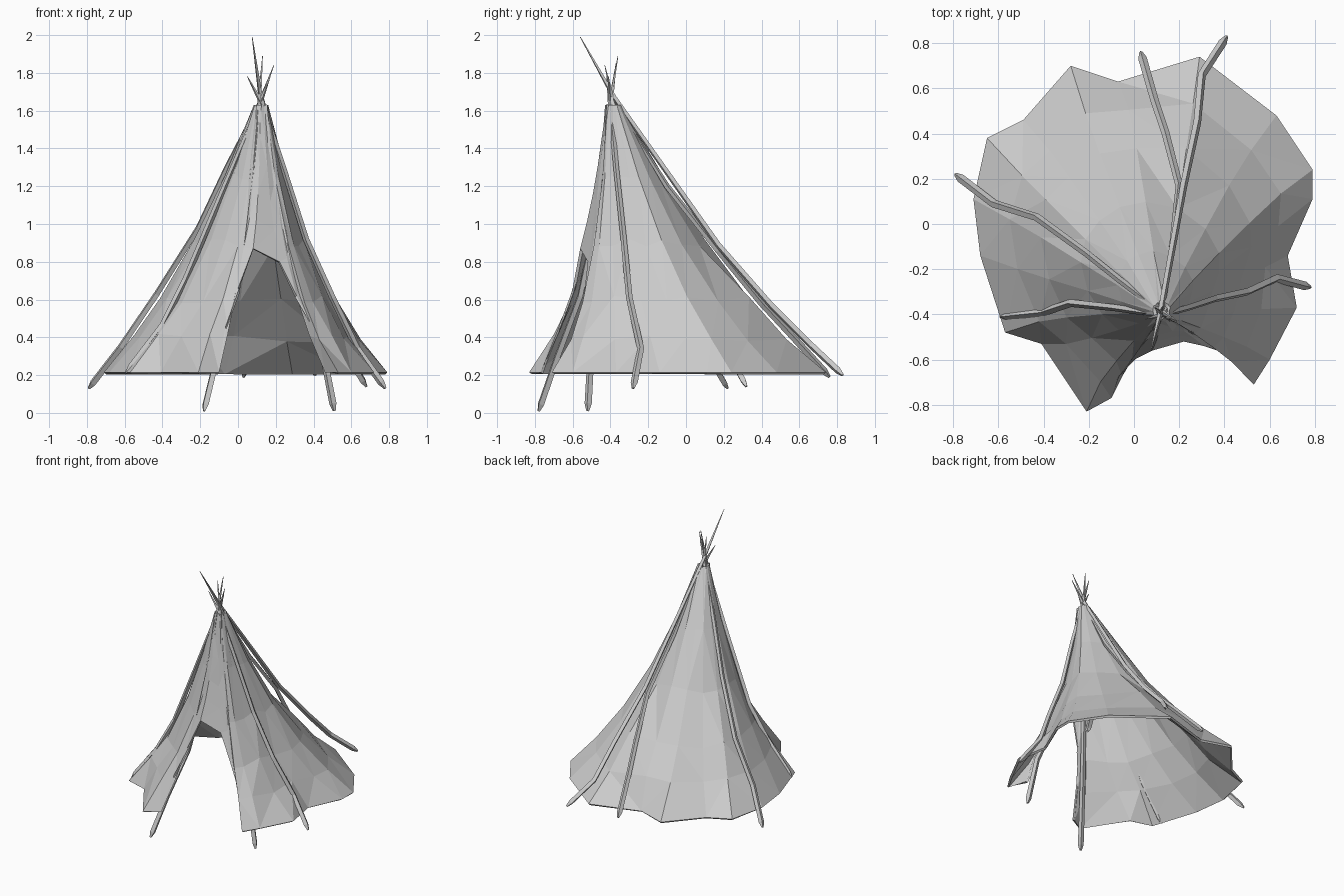
import bpy, bmesh, random
from mathutils import Vector

random.seed(4)
AX, AY, TOP = 0.125, -0.4, 1.63
BASE = 0.215

# How far out the cloth hangs at each height, at the front and at the back
HEIGHTS = [0.215, 0.4, 0.6, 0.9, 1.25, TOP]
FRONT = [1, 0.77, 0.57, 0.35, 0.18, 0.055]
BACK = [1, 0.84, 0.69, 0.46, 0.265, 0.048]


def spread(z, table):
    for a in range(len(HEIGHTS) - 1):
        if z <= HEIGHTS[a + 1] + 1e-6:
            t = (z - HEIGHTS[a]) / (HEIGHTS[a + 1] - HEIGHTS[a])
            return table[a] + t * (table[a + 1] - table[a])
    return table[-1]


# Hem of the cloth, counter-clockwise from the right door edge
hem = [(0.46, -0.58), (0.53, -0.71), (0.60, -0.60), (0.72, -0.37), (0.68, -0.14),
       (0.79, 0.11), (0.79, 0.24), (0.63, 0.48), (0.29, 0.74), (-0.07, 0.63),
       (-0.28, 0.70), (-0.49, 0.46), (-0.65, 0.38), (-0.71, 0.11), (-0.68, -0.14),
       (-0.57, -0.48), (-0.41, -0.53), (-0.21, -0.83), (-0.10, -0.77)]
hem = [(x, y, BASE) for x, y in hem]
# Door arch
hem += [(-0.06, -0.66, 0.45), (0.0, -0.60, 0.66), (0.08, -0.56, 0.87),
        (0.22, -0.52, 0.80), (0.31, -0.54, 0.62), (0.42, -0.56, 0.42)]
ROWS = len(HEIGHTS)


def cloth_column(p):
    x, y, z0 = p
    b = min(1, max(0, 0.5 + 0.7 * y - 0.3 * x))
    f = lambda z: spread(z, FRONT) * (1 - b) + spread(z, BACK) * b
    col = []
    for r in range(ROWS):
        z = HEIGHTS[r] if z0 == BASE else z0 + (TOP - z0) * r / (ROWS - 1)
        k = f(z) / f(z0)
        if 0 < r < ROWS - 1:
            k *= 1 + random.uniform(-0.035, 0.035)
        col.append(Vector((AX + (x - AX) * k, AY + (y - AY) * k, z)))
    return col


# Tent cloth: the folds of the hem fade out towards the top
grid = [cloth_column(p) for p in hem]
N = len(grid)
bm = bmesh.new()
cols = []
for i in range(N):
    col = []
    for r in range(ROWS):
        w = 0 if r in (0, ROWS - 1) else 0.15 + 0.12 * r
        mid = (grid[i - 1][r] + grid[(i + 1) % N][r]) / 2
        co = grid[i][r].lerp(mid, w)
        if 0 < r < ROWS - 1:
            co.z += random.uniform(-0.04, 0.04)
            near = grid[i][r]
            co.z = co.z * 0.5 + near.z * 0.5
        col.append(bm.verts.new(co))
    cols.append(col)
for i, a in enumerate(cols):
    b = cols[(i + 1) % N]
    for r in range(ROWS - 1):
        bm.faces.new((a[r], b[r], b[r + 1], a[r + 1]))
bmesh.ops.triangulate(bm, faces=bm.faces[:])
mesh = bpy.data.meshes.new("tent_cloth")
bm.to_mesh(mesh)
bm.free()
cloth = bpy.data.objects.new("tent_cloth", mesh)
bpy.context.collection.objects.link(cloth)
shell = cloth.modifiers.new("thickness", 'SOLIDIFY')
shell.thickness = 0.016
shell.offset = -1


# Crooked wooden poles, pointed at both ends
def pole(name, pts):
    cu = bpy.data.curves.new(name, 'CURVE')
    cu.dimensions = '3D'
    cu.bevel_depth = 0.019
    cu.bevel_resolution = 0
    cu.use_fill_caps = True
    pts = [Vector(p) for p in pts]
    pts.insert(1, pts[0] + (pts[1] - pts[0]).normalized() * 0.04)
    sp = cu.splines.new('POLY')
    sp.use_smooth = False
    sp.points.add(len(pts) - 1)
    for i, p in enumerate(pts):
        sp.points[i].co = (*p, 1)
        sp.points[i].radius = 1.05 - 0.35 * (p.z / 1.7)
    sp.points[0].radius = 0.4
    sp.points[len(pts) - 1].radius = 0.1
    ob = bpy.data.objects.new(name, cu)
    bpy.context.collection.objects.link(ob)


pole("left_back_pole", [(-0.79, 0.22, 0.13), (-0.62, 0.09, 0.35), (-0.43, 0.03, 0.63),
                        (-0.21, -0.13, 0.98), (-0.06, -0.25, 1.30), (0.11, -0.38, 1.63),
                        (0.19, -0.43, 1.84)])
pole("left_pole", [(-0.59, -0.41, 0.21), (-0.40, -0.39, 0.46), (-0.28, -0.35, 0.70),
                   (-0.09, -0.37, 1.15), (0.11, -0.40, 1.62), (0.17, -0.41, 1.78)])
pole("back_pole", [(0.03, 0.76, 0.19), (0.09, 0.55, 0.42), (0.14, 0.40, 0.58),
                   (0.20, 0.17, 0.86), (0.17, -0.10, 1.20), (0.13, -0.38, 1.65)])
pole("right_back_pole", [(0.41, 0.83, 0.20), (0.30, 0.66, 0.36), (0.28, 0.45, 0.57),
                         (0.22, 0.17, 0.89), (0.12, -0.38, 1.67), (0.075, -0.56, 1.99)])
pole("right_pole", [(0.78, -0.28, 0.13), (0.63, -0.24, 0.34), (0.50, -0.30, 0.61),
                    (0.36, -0.33, 0.92), (0.24, -0.37, 1.30), (0.13, -0.40, 1.63),
                    (0.05, -0.42, 1.78)])
pole("front_left_pole", [(-0.18, -0.78, 0.01), (-0.11, -0.68, 0.30), (-0.02, -0.56, 0.62),
                         (0.05, -0.47, 1.05), (0.11, -0.41, 1.60), (0.13, -0.36, 1.89)])
pole("front_right_pole", [(0.51, -0.52, 0.01), (0.44, -0.50, 0.37), (0.34, -0.47, 0.62),
                          (0.19, -0.42, 1.25), (0.13, -0.40, 1.63), (0.09, -0.37, 1.85)])
pole("inner_right_pole", [(0.68, 0.32, 0.14), (0.52, 0.18, 0.40), (0.40, 0.03, 0.62),
                          (0.25, -0.20, 1.10), (0.14, -0.38, 1.62), (0.11, -0.42, 1.75)])
